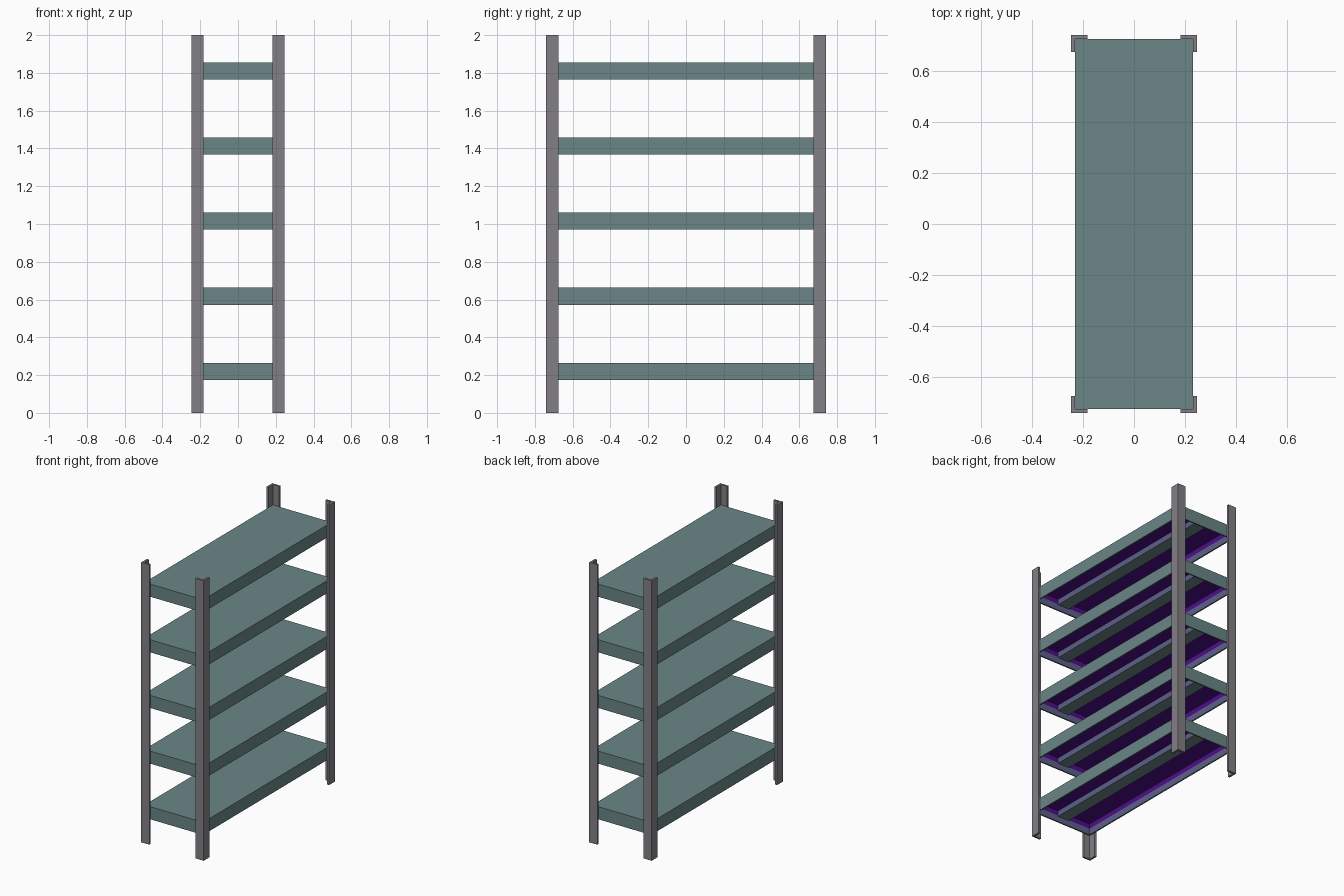
import bpy, bmesh

if "Cube" in bpy.data.objects:
    bpy.data.objects.remove(bpy.data.objects["Cube"])


def material(name, rgb):
    m = bpy.data.materials.new(name)
    m.diffuse_color = (*rgb, 1)
    m.use_nodes = True
    m.node_tree.nodes["Principled BSDF"].inputs["Base Color"].default_value = m.diffuse_color
    return m


TEAL = material("teal paint", (0.145, 0.24, 0.24))
GREY = material("grey steel", (0.23, 0.217, 0.24))
PURPLE = material("purple lining", (0.075, 0.004, 0.25))
SLATE = material("slate blue", (0.11, 0.115, 0.25))


def finish(name, bm, mats, rule=lambda f: 0):
    bmesh.ops.recalc_face_normals(bm, faces=bm.faces)
    for f in bm.faces:
        f.material_index = rule(f)
    me = bpy.data.meshes.new(name)
    bm.to_mesh(me)
    bm.free()
    for m in mats:
        me.materials.append(m)
    ob = bpy.data.objects.new(name, me)
    bpy.context.collection.objects.link(ob)


# Angle-section corner posts
def post(name, sx, sy, x=0.247, y=0.74, leg=0.065, t=0.015):
    bm = bmesh.new()
    pts = [(x, y), (x - leg, y), (x - leg, y - t), (x - t, y - t), (x - t, y - leg), (x, y - leg)]
    face = bm.faces.new([bm.verts.new((sx * a, sy * b, 0)) for a, b in pts])
    ext = bmesh.ops.extrude_face_region(bm, geom=[face])["geom"]
    top = [v for v in ext if isinstance(v, bmesh.types.BMVert)]
    bmesh.ops.translate(bm, verts=top, vec=(0, 0, 2))
    finish(name, bm, [GREY])


for sx, side in ((-1, "left"), (1, "right")):
    for sy, end in ((-1, "front"), (1, "back")):
        post(f"{end}_{side}_post", sx, sy)

HX, HY, H, T = 0.232, 0.725, 0.09, 0.01


# Folded shelf tray, open below, lined inside
def tray(name, z):
    bm = bmesh.new()

    def ring(hx, hy, h):
        return [bm.verts.new((a * hx, b * hy, h)) for a, b in ((-1, -1), (1, -1), (1, 1), (-1, 1))]

    mid = z + H * 0.5
    rings = [ring(HX, HY, z + H), ring(HX, HY, z), ring(HX - T, HY - T, z),
             ring(HX - T, HY - T, mid), ring(HX - T, HY - T, z + H - T)]
    for a, b in zip(rings, rings[1:]):
        for i in range(4):
            j = (i + 1) % 4
            bm.faces.new((a[i], a[j], b[j], b[i]))
    bm.faces.new(rings[0])
    bm.faces.new(rings[-1])

    def rule(f):
        c = f.calc_center_median()
        if all(abs(v.co.x) < HX - T / 2 for v in f.verts):
            return 2 if c.z < mid else 1
        return 0
    finish(name, bm, [TEAL, PURPLE, SLATE], rule)


# Stiffening beam under the deck
def beam(name, z, w=0.09, h=0.04):
    bm = bmesh.new()
    bmesh.ops.create_cube(bm, size=1)
    for v in bm.verts:
        v.co.x *= w
        v.co.y *= 2 * (HY - T)
        v.co.z = z + H - T - h / 2 + v.co.z * h
    finish(name, bm, [TEAL, SLATE], lambda f: int(abs(f.normal.x) > 0.5))


for i in range(5):
    z = 0.175 + i * 0.3975
    tray(f"shelf_{i + 1}", z)
    beam(f"shelf_beam_{i + 1}", z)
